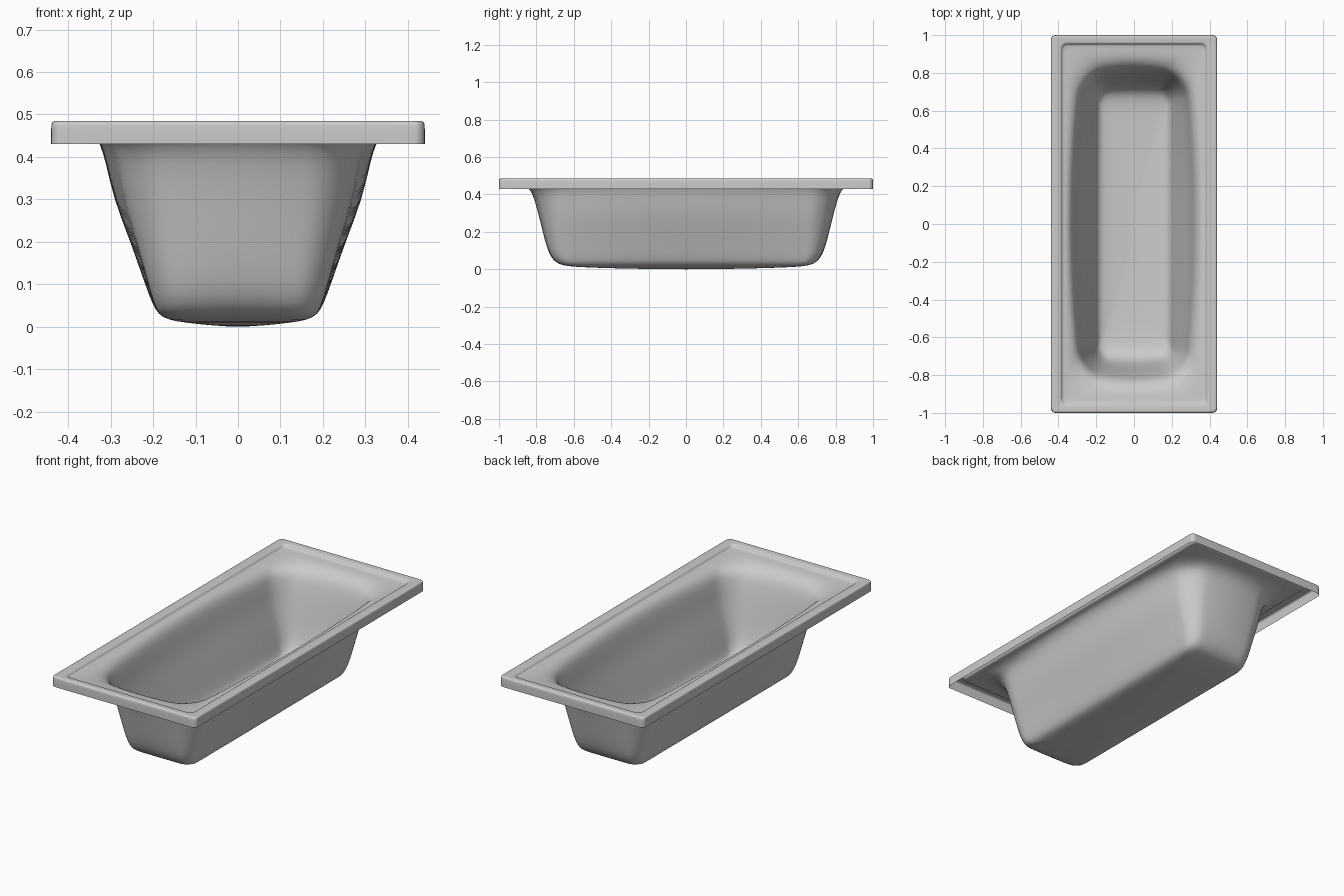
import bpy, bmesh
from math import sin, cos, pi

if "Cube" in bpy.data.objects:
    bpy.data.objects.remove(bpy.data.objects["Cube"])


def ring(hx, hy, z, r, bx=0.0, by=0.0):
    """Rounded rectangle; bx/by pull the corners in so the sides bow outward."""
    pts = []
    corners = [(1, 1), (-1, 1), (-1, -1), (1, -1)]
    for i, (sx, sy) in enumerate(corners):
        cx, cy = sx * (hx - r), sy * (hy - r)
        arc = [(cx + r * cos((i + k / 6) * pi / 2),
                cy + r * sin((i + k / 6) * pi / 2)) for k in range(7)]
        pts += arc
        # subdivided straight run to the next corner
        nx, ny = corners[(i + 1) % 4]
        a = (i + 1) * pi / 2
        end = (nx * (hx - r) + r * cos(a), ny * (hy - r) + r * sin(a))
        n = 8 if i % 2 == 0 else 16
        for k in range(1, n):
            t = k / n
            pts.append((arc[-1][0] * (1 - t) + end[0] * t,
                        arc[-1][1] * (1 - t) + end[1] * t))
    return [(x * (1 - bx * (y / hy) ** 2), y * (1 - by * (x / hx) ** 2), z)
            for x, y in pts]


# half width, half length, height, corner radius, side bow, end bow
profile = [
    # skirt and rolled outer edge
    (.44, 1.0, .43, .025), (.44, 1.0, .433, .025), (.44, 1.0, .472, .025),
    (.439, .999, .48, .025), (.434, .994, .485, .022), (.425, .985, .485, .02),
    # raised border and recessed deck
    (.392, .962, .484, .03), (.385, .955, .482, .03), (.381, .951, .471, .03),
    (.374, .944, .468, .035), (.36, .91, .466, .06, .04, .02),
    # lip flaring into the basin walls
    (.347, .88, .46, .11, .08, .035), (.335, .857, .447, .13, .11, .045),
    (.324, .836, .428, .13, .12, .05), (.312, .815, .39, .12, .12, .05),
    (.293, .79, .30, .11, .10, .045), (.253, .766, .20, .09, .07, .035),
    (.219, .74, .10, .075, .04, .02), (.202, .715, .055, .07, .02, .01),
    # rounded transition and crowned floor
    (.188, .685, .029, .06), (.165, .64, .016, .05), (.12, .52, .009, .04),
    (.06, .30, .003, .02), (.01, .08, 0, .005),
]

bm = bmesh.new()
rings = [[bm.verts.new(p) for p in ring(*row)] for row in profile]
for a, b in zip(rings, rings[1:]):
    n = len(a)
    for i in range(n):
        j = (i + 1) % n
        bm.faces.new((a[i], a[j], b[j], b[i]))
bm.faces.new(rings[-1])
bmesh.ops.recalc_face_normals(bm, faces=bm.faces)
bm.faces.ensure_lookup_table()
if bm.faces[-1].normal.z < 0:
    bmesh.ops.reverse_faces(bm, faces=bm.faces)

mesh = bpy.data.meshes.new("bathtub_shell")
bm.to_mesh(mesh)
bm.free()
mesh.shade_smooth()
tub = bpy.data.objects.new("bathtub_shell", mesh)
bpy.context.collection.objects.link(tub)
sub = tub.modifiers.new("smooth", 'SUBSURF')
sub.levels = sub.render_levels = 1
